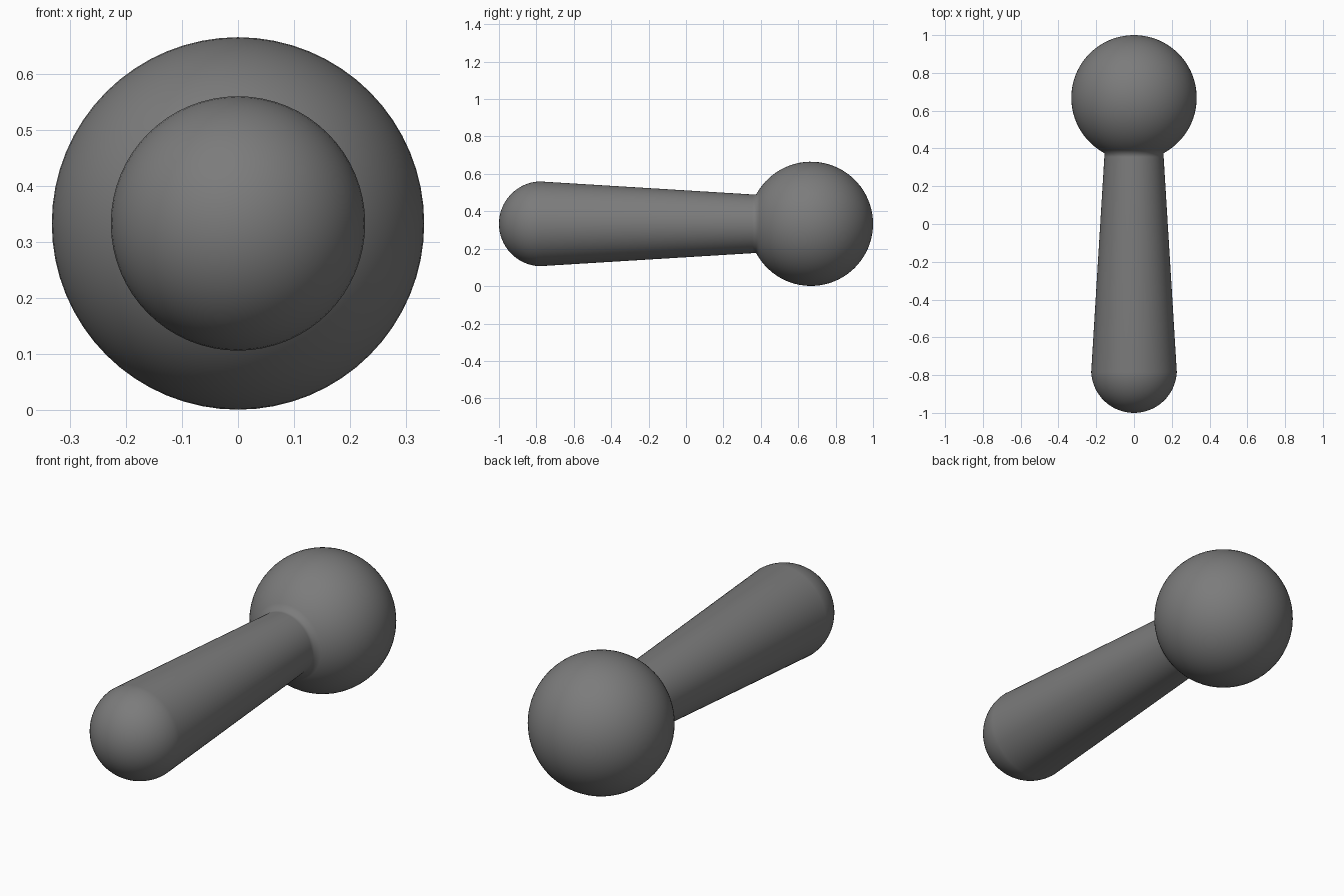
import bpy, bmesh
from math import sin, cos, pi, asin

if "Cube" in bpy.data.objects:
    bpy.data.objects.remove(bpy.data.objects["Cube"])

AXIS_Z = 0.333
GRIP_R, NECK_R, BALL_R = 0.227, 0.156, 0.332
GRIP_Y, BALL_Y = -1 + GRIP_R, 1 - BALL_R
SEGMENTS = 64


def arc(center, radius, start, end, steps):
    """Profile points (y, r); angle 0 faces -y, pi faces +y."""
    angles = [start + (end - start) * i / steps for i in range(steps + 1)]
    return [(center - radius * cos(a), radius * sin(a)) for a in angles]


def lathe(name, profile):
    """Spin a (y, r) profile around the long axis."""
    bm = bmesh.new()
    verts = [bm.verts.new((max(r, 0), y, AXIS_Z)) for y, r in profile]
    edges = [bm.edges.new(pair) for pair in zip(verts, verts[1:])]
    bmesh.ops.spin(bm, geom=verts + edges, cent=(0, 0, AXIS_Z), axis=(0, 1, 0),
                   angle=2 * pi, steps=SEGMENTS, use_duplicate=False)
    bmesh.ops.remove_doubles(bm, verts=bm.verts, dist=0.0002)
    bmesh.ops.recalc_face_normals(bm, faces=bm.faces)
    for face in bm.faces:
        face.smooth = True
    mesh = bpy.data.meshes.new(name)
    bm.to_mesh(mesh)
    bm.free()
    obj = bpy.data.objects.new(name, mesh)
    bpy.context.collection.objects.link(obj)
    return obj


# Rounded grip end, tapered shaft, then the ball with a softly shaded neck
neck_angle = asin(NECK_R / BALL_R)
neck_y = BALL_Y - BALL_R * cos(neck_angle)
grip = arc(GRIP_Y, GRIP_R, 0, pi / 2 - 0.05, 16)
neck = [(neck_y - 0.02, NECK_R + 0.001), (neck_y, NECK_R + 0.001)]
ball = arc(BALL_Y, BALL_R, neck_angle + 0.1, pi, 32)
lever = lathe("ball_lever", grip + neck + ball)

# Dark grey finish
dark = bpy.data.materials.new("dark_grey")
dark.diffuse_color = (0.2, 0.2, 0.2, 1)
dark.use_nodes = True
dark.node_tree.nodes["Principled BSDF"].inputs["Base Color"].default_value = dark.diffuse_color
lever.data.materials.append(dark)
